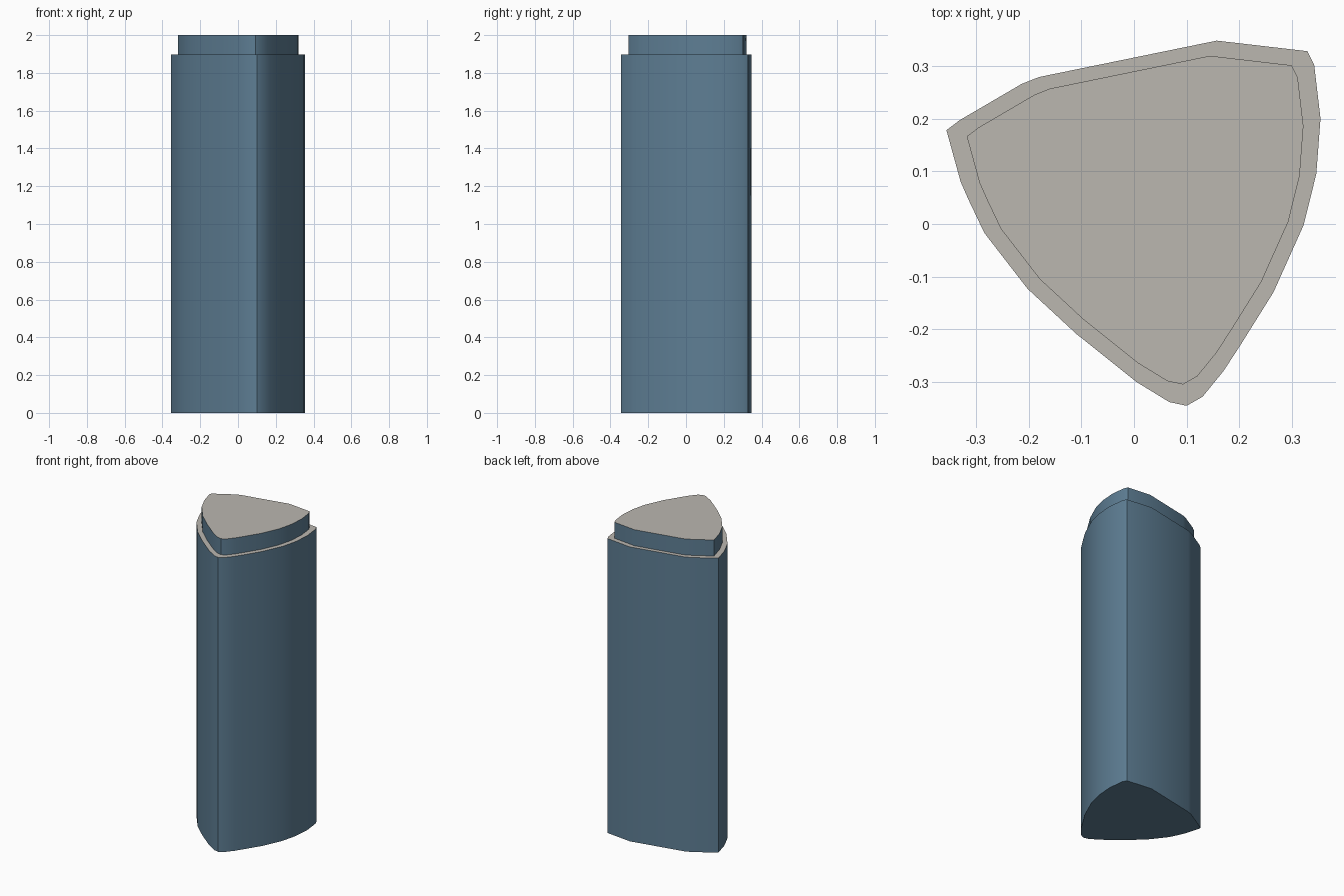
import bpy
import bmesh
from mathutils import Vector

if "Cube" in bpy.data.objects:
    bpy.data.objects.remove(bpy.data.objects["Cube"])

# Rounded three-sided outline of the column, seen from above
OUTLINE = [
    (-0.356, 0.178), (-0.329, 0.08), (-0.314, 0.046), (-0.284, -0.017),
    (-0.202, -0.123), (-0.109, -0.209), (0.005, -0.300), (0.067, -0.338),
    (0.100, -0.345), (0.130, -0.328), (0.170, -0.279), (0.200, -0.233),
    (0.265, -0.129), (0.322, -0.002), (0.346, 0.095), (0.354, 0.200),
    (0.342, 0.302), (0.329, 0.328), (0.157, 0.348), (-0.180, 0.279),
    (-0.213, 0.266), (-0.331, 0.197),
]
HEIGHT, LEDGE = 2.0, 1.897
STEP_SCALE, STEP_SHIFT = 0.9, Vector((0.003, 0.006))


def material(name, rgb):
    mat = bpy.data.materials.new(name)
    mat.diffuse_color = (*rgb, 1)
    mat.use_nodes = True
    mat.node_tree.nodes["Principled BSDF"].inputs["Base Color"].default_value = mat.diffuse_color
    return mat


blue = material("slate blue", (0.112, 0.209, 0.297))
grey = material("warm grey", (0.497, 0.474, 0.434))

bm = bmesh.new()


def ring(z, stepped):
    verts = []
    for p in OUTLINE:
        v = Vector(p)
        if stepped:
            v = v * STEP_SCALE + STEP_SHIFT
        verts.append(bm.verts.new((v.x, v.y, z)))
    return verts


# Body, ledge and raised step as stacked rings
rings = [ring(0, False), ring(LEDGE, False), ring(LEDGE, True), ring(HEIGHT, True)]
n = len(OUTLINE)
for low, high in zip(rings, rings[1:]):
    for i in range(n):
        j = (i + 1) % n
        bm.faces.new((low[i], low[j], high[j], high[i]))
bm.faces.new(rings[-1])
bm.faces.new(list(reversed(rings[0])))

# Upward faces are grey, everything else blue
bm.normal_update()
for f in bm.faces:
    f.material_index = 1 if f.normal.z > 0.5 else 0

mesh = bpy.data.meshes.new("stepped_column")
bm.to_mesh(mesh)
bm.free()
mesh.materials.append(blue)
mesh.materials.append(grey)
column = bpy.data.objects.new("stepped_column", mesh)
bpy.context.collection.objects.link(column)

# Smooth the gentle curves, keep corners crisp
bpy.context.view_layer.objects.active = column
column.select_set(True)
bpy.ops.object.shade_smooth_by_angle(angle=0.52)
